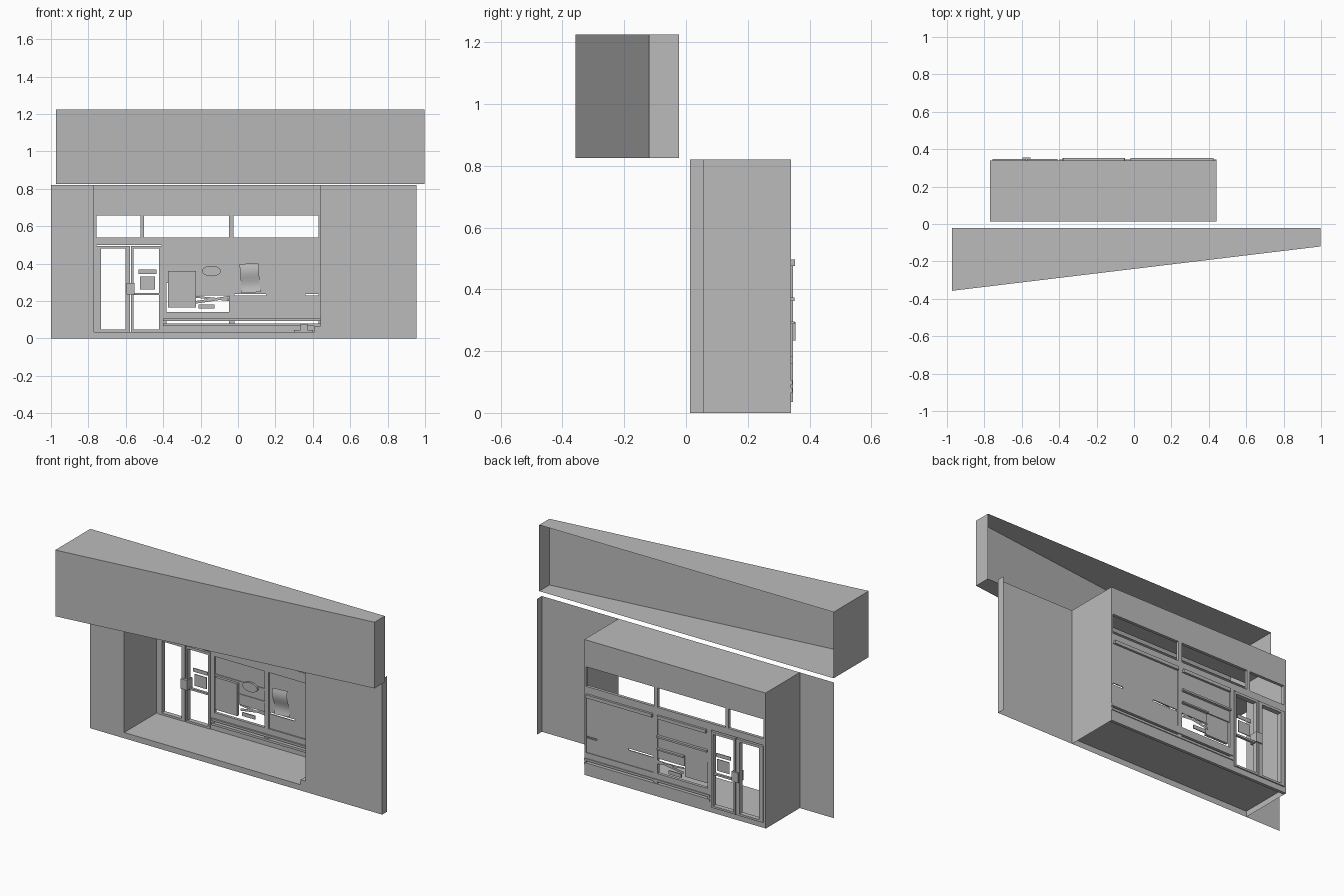
import bpy
import bmesh
import math

cube = bpy.data.objects.get("Cube")
if cube:
    bpy.data.objects.remove(cube, do_unlink=True)

grey = bpy.data.materials.new("plain_grey")
grey.use_nodes = True
COLOUR = (0.5, 0.5, 0.5, 1)
grey.diffuse_color = COLOUR
grey.node_tree.nodes["Principled BSDF"].inputs["Base Color"].default_value = COLOUR


def finish(name, bm):
    mesh = bpy.data.meshes.new(name)
    bm.to_mesh(mesh)
    bm.free()
    mesh.materials.append(grey)
    ob = bpy.data.objects.new(name, mesh)
    bpy.context.collection.objects.link(ob)
    return ob


def add_box(bm, x0, x1, y0, y1, z0, z1):
    v = [bm.verts.new((x, y, z)) for z in (z0, z1)
         for x, y in ((x0, y0), (x1, y0), (x1, y1), (x0, y1))]
    bm.faces.new(v[3::-1])
    bm.faces.new(v[4:])
    for i in range(4):
        j = (i + 1) % 4
        bm.faces.new((v[i], v[j], v[j + 4], v[i + 4]))


def boxes(name, y0, y1, rects):
    """Boxes sharing one depth, each given as x0, x1, z0, z1."""
    bm = bmesh.new()
    for x0, x1, z0, z1 in rects:
        add_box(bm, x0, x1, y0, y1, z0, z1)
    return finish(name, bm)


def sheet(name, polys):
    bm = bmesh.new()
    for poly in polys:
        bm.faces.new([bm.verts.new(p) for p in poly])
    bmesh.ops.remove_doubles(bm, verts=bm.verts, dist=0.0005)
    return finish(name, bm)


def bar(name, a, b, y, width):
    """Flat slanted slat between two x, z points."""
    dx, dz = b[0] - a[0], b[1] - a[1]
    n = math.hypot(dx, dz)
    ox, oz = -dz / n * width / 2, dx / n * width / 2
    return sheet(name, [[(a[0] - ox, y, a[1] - oz), (b[0] - ox, y, b[1] - oz),
                         (b[0] + ox, y, b[1] + oz), (a[0] + ox, y, a[1] + oz)]])


# Main depths and opening
WALL, BACK, INNER = 0.013, 0.34, 0.322
LEFT, RIGHT, TOP, FLOOR = -0.77, 0.442, 0.82, 0.035

# Fascia box, tapered in plan and open at the back
plan = [(-0.972, -0.022), (-0.972, -0.357), (0.997, -0.12), (0.997, -0.022)]
low = [(x, y, 0.825) for x, y in plan]
high = [(x, y, 1.225) for x, y in plan]
sheet("fascia_box", [low[::-1], high] +
      [[low[i], low[i + 1], high[i + 1], high[i]] for i in range(3)])


# Thin front wall around the opening, with one end return
def wall(x0, x1, z0, z1):
    return [(x0, WALL, z0), (x1, WALL, z0), (x1, WALL, z1), (x0, WALL, z1)]


sheet("front_wall", [
    wall(-1, LEFT, 0, TOP), wall(RIGHT, 0.955, 0, TOP),
    wall(LEFT, RIGHT, 0, FLOOR), wall(0.41, RIGHT, FLOOR, 0.065),
    [(0.955, WALL, 0), (0.955, 0.057, 0), (0.955, 0.057, TOP), (0.955, WALL, TOP)]])


# Recess: side walls, floor and ceiling
def side(x, z0):
    return [(x, WALL, z0), (x, BACK, z0), (x, BACK, TOP), (x, WALL, TOP)]


def level(z):
    return [(LEFT, WALL, z), (RIGHT, WALL, z), (RIGHT, BACK, z), (LEFT, BACK, z)]


sheet("recess_shell", [side(LEFT, 0)[::-1], side(RIGHT, 0), level(FLOOR), level(TOP)])
boxes("floor_step", WALL, 0.057, [(0.41, RIGHT, FLOOR, 0.065)])

# Header and frame members
boxes("header_panel", INNER, BACK, [(LEFT, RIGHT, 0.67, TOP)])
boxes("shopfront_frame", INNER, BACK, [
    (LEFT, RIGHT, 0.658, 0.67), (LEFT, RIGHT, 0.5, 0.54),
    (LEFT, -0.757, FLOOR, 0.66), (0.43, RIGHT, FLOOR, 0.66),
    (-0.522, -0.502, 0.54, 0.66), (-0.048, -0.024, 0.54, 0.66),
    (-0.41, -0.383, FLOOR, 0.5), (-0.048, -0.02, 0.07, 0.5),
    (-0.383, 0.43, 0.48, 0.5)])
boxes("window_sill", 0.312, 0.345, [(-0.4, RIGHT, 0.092, 0.105), (-0.4, RIGHT, 0.066, 0.08)])
boxes("kick_panel", INNER, BACK, [(-0.4, RIGHT, FLOOR, 0.07), (-0.383, 0.43, 0.1, 0.14)])
boxes("plinth", INNER, BACK, [(LEFT, RIGHT, 0.002, FLOOR)])

# Pair of glazed door frames
for name, x0, x1, stile in (("left_pane_door", -0.757, -0.577, 0.025),
                            ("right_pane_door", -0.572, -0.41, 0.013)):
    boxes(name, 0.318, 0.347, [
        (x0, x0 + stile, FLOOR, 0.495), (x1 - stile, x1, FLOOR, 0.495),
        (x0 + stile, x1 - stile, 0.48, 0.495), (x0 + stile, x1 - stile, FLOOR, 0.047)])
boxes("door_rail", 0.325, 0.34, [(-0.559, -0.423, 0.232, 0.243)])
boxes("door_handle", 0.305, 0.355, [(-0.597, -0.553, 0.235, 0.295)])
boxes("door_notices", 0.332, 0.336, [(-0.532, -0.437, 0.345, 0.367), (-0.525, -0.443, 0.262, 0.332)])

# Blind housings above both display windows
boxes("blind_housings", BACK, 0.353, [(-0.378, -0.052, 0.476, 0.496), (-0.018, 0.425, 0.476, 0.496)])

# Display window backing: solid on the right, banded on the left
boxes("right_display", 0.33, 0.336, [
    (-0.02, 0.43, 0.238, 0.48), (-0.02, 0.43, 0.14, 0.228), (0.15, 0.36, 0.228, 0.238)])
boxes("left_display", 0.33, 0.336, [
    (-0.383, -0.048, 0.373, 0.48), (-0.383, -0.048, 0.296, 0.362), (-0.225, -0.048, 0.23, 0.289)])
boxes("display_shelves", 0.326, 0.352, [
    (-0.383, -0.048, 0.362, 0.373), (-0.225, -0.048, 0.287, 0.296)])
boxes("display_board", 0.314, 0.33, [(-0.375, -0.225, 0.165, 0.36)])
bar("upper_slat", (-0.225, 0.222), (-0.048, 0.205), 0.342, 0.01)
bar("lower_slat", (-0.225, 0.193), (-0.048, 0.22), 0.345, 0.014)
boxes("small_card", 0.34, 0.346, [(-0.21, -0.125, 0.16, 0.182)])

# Oval plaque in the left window
bm = bmesh.new()
bmesh.ops.create_cone(bm, cap_ends=True, segments=20, radius1=1, radius2=1, depth=1)
for v in bm.verts:
    x, y, z = v.co
    v.co = (-0.142 + x * 0.05, 0.322 + z * 0.012, 0.36 + y * 0.028)
bmesh.ops.recalc_face_normals(bm, faces=bm.faces)
finish("oval_plaque", bm)

# Gently curled poster in the right window
N = 8
rows = []
for i in range(N + 1):
    t = i / N
    rows.append((0.02 - 0.012 * t, 0.318 + 0.008 * math.sin(t * math.tau), 0.242 + 0.155 * t))
poster = sheet("curled_poster", [
    [a, (a[0] + 0.1, a[1], a[2] + 0.006), (b[0] + 0.1, b[1], b[2] + 0.006), b]
    for a, b in zip(rows, rows[1:])])
for face in poster.data.polygons:
    face.use_smooth = True

# Small low ornament beside the sill
boxes("ornament_base", 0.27, 0.3, [(0.3, 0.4, 0.035, 0.044)])
boxes("ornament_top", 0.278, 0.292, [(0.335, 0.372, 0.044, 0.078)])
